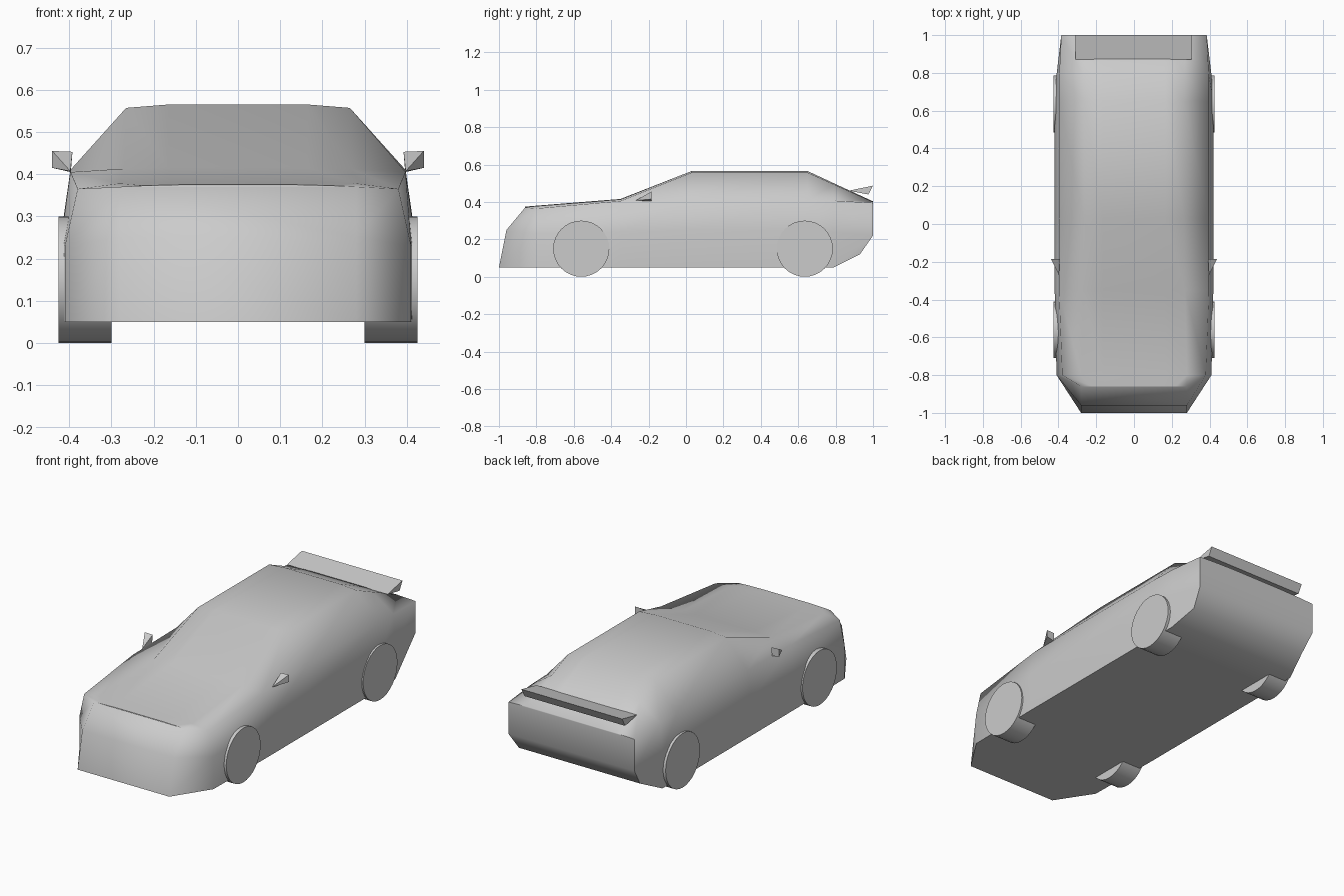
import bpy
import bmesh
from math import radians, pi
from mathutils import Matrix

cube = bpy.data.objects.get("Cube")
if cube:
    bpy.data.objects.remove(cube)

# One plain grey for the whole car
GREY = (0.6, 0.6, 0.6, 1)
paint = bpy.data.materials.new("plain grey")
paint.use_nodes = True
paint.diffuse_color = GREY
paint.node_tree.nodes["Principled BSDF"].inputs["Base Color"].default_value = GREY


def finish(name, bm, angle):
    """Turn a bmesh into a shaded, painted object."""
    bmesh.ops.remove_doubles(bm, verts=bm.verts, dist=1e-5)
    bmesh.ops.recalc_face_normals(bm, faces=bm.faces)
    mesh = bpy.data.meshes.new(name)
    bm.to_mesh(mesh)
    bm.free()
    mesh.materials.append(paint)
    obj = bpy.data.objects.new(name, mesh)
    bpy.context.collection.objects.link(obj)
    bpy.ops.object.select_all(action='DESELECT')
    obj.select_set(True)
    bpy.context.view_layer.objects.active = obj
    bpy.ops.object.shade_smooth_by_angle(angle=radians(angle))
    return obj


def prism(bm, section, x0, x1):
    """Extrude a (y, z) section across x."""
    a, b = ([bm.verts.new((x, y, z)) for y, z in section] for x in (x0, x1))
    bm.faces.new(a)
    bm.faces.new(b)
    for i in range(len(a)):
        j = (i + 1) % len(a)
        bm.faces.new((a[i], a[j], b[j], b[i]))


# Body: half sections from nose to tail, each running sill, flank, belt,
# roof edge, roof crown as (x, y, z)
def station(y, sill, flank, belt, edge, crown):
    return [(x, y, z) for x, z in (sill, flank, belt, edge, crown)]


nose = [(.28, -1, .05), (.28, -.96, .25), (.28, -.86, .37),
        (.22, -.86, .373), (.14, -.86, .375)]
tail = [(.37, .93, .12), (.385, 1, .22), (.385, 1, .395),
        (.27, 1, .4), (.165, 1, .403)]
sections = [
    nose,
    station(-.8, (.41, .05), (.41, .23), (.38, .365), (.28, .378), (.165, .38)),
    station(-.35, (.415, .05), (.42, .24), (.397, .405), (.27, .413), (.165, .416)),
    station(.03, (.415, .05), (.42, .25), (.397, .41), (.265, .557), (.165, .565)),
    station(.65, (.415, .05), (.42, .25), (.397, .41), (.265, .557), (.165, .565)),
    station(.79, (.408, .05), (.41, .24), (.396, .407), (.268, .494), (.165, .5)),
    tail,
]
bm = bmesh.new()
rings = []
for half in sections:
    right = [(-x, y, z) for x, y, z in reversed(half)]
    rings.append([bm.verts.new(p) for p in half + right])
for r, s in zip(rings, rings[1:]):
    for i in range(len(r)):
        j = (i + 1) % len(r)
        bm.faces.new((r[i], r[j], s[j], s[i]))
for cap in (rings[0], rings[-1]):
    for i in range(4):
        bm.faces.new((cap[i], cap[i + 1], cap[-2 - i], cap[-1 - i]))
finish("car_body", bm, 70)

# Wheels, plain solid drums sunk into the body
for end, y in (("front", -.56), ("rear", .635)):
    for side, s in (("left", 1), ("right", -1)):
        bm = bmesh.new()
        place = Matrix.Translation((s * .3625, y, .15)) @ Matrix.Rotation(pi / 2, 4, 'Y')
        bmesh.ops.create_cone(bm, cap_ends=True, segments=32, radius1=.15,
                              radius2=.15, depth=.125, matrix=place)
        finish(f"{end}_{side}_wheel", bm, 30)

# Door mirrors, tapering forward to a point
for side, s in (("left", 1), ("right", -1)):
    bm = bmesh.new()
    base = [bm.verts.new((s * x, -.185, z)) for x, z in
            ((.392, .453), (.44, .455), (.44, .415), (.396, .405))]
    tip = bm.verts.new((s * .397, -.27, .407))
    bm.faces.new(base)
    for i in range(4):
        bm.faces.new((base[i], base[(i + 1) % 4], tip))
    finish(f"{side}_mirror", bm, 20)

# Rear wing
bm = bmesh.new()
prism(bm, ((.87, .46), (1, .487), (.975, .44)), -.31, .305)
finish("rear_wing", bm, 20)
